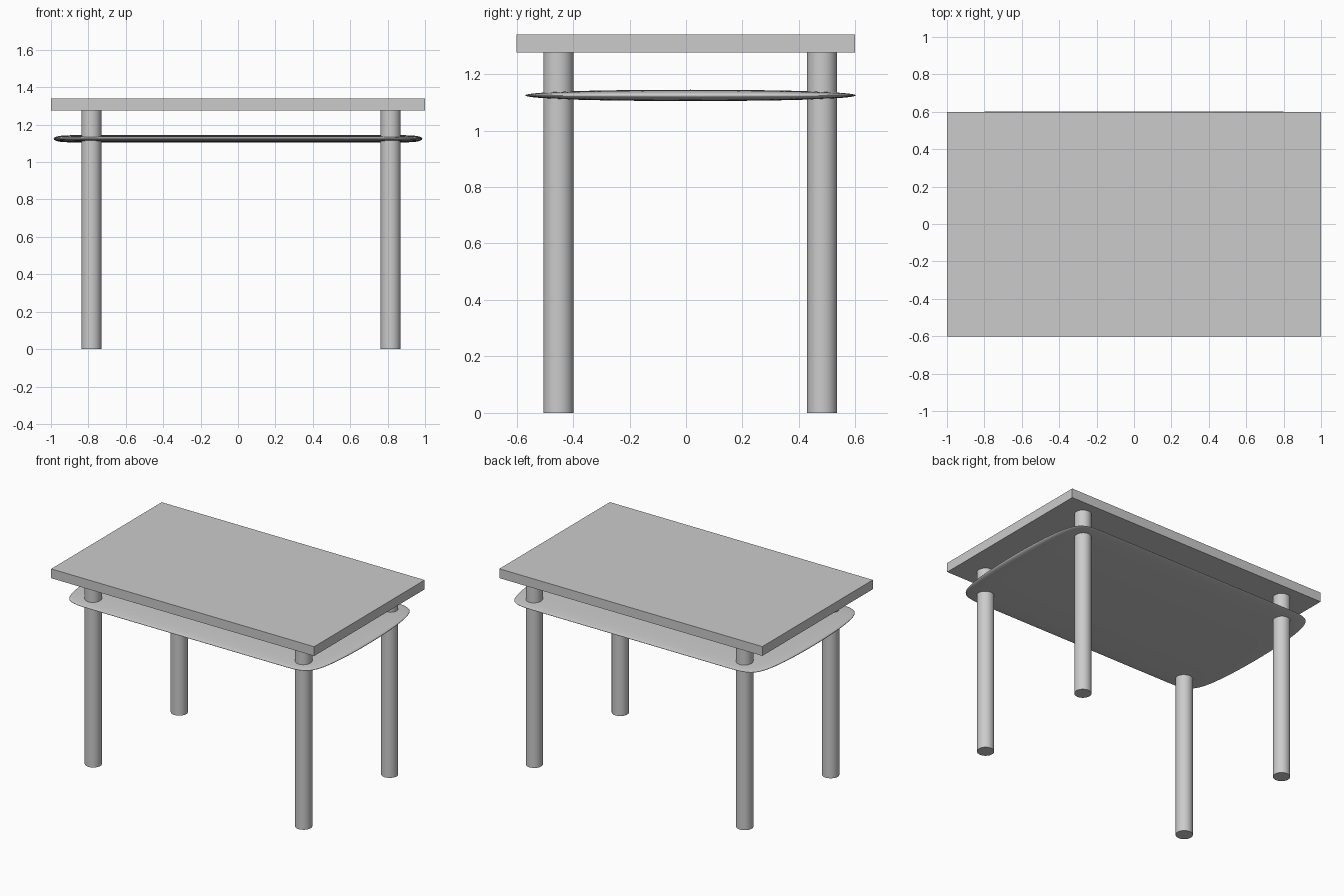
import bpy, bmesh

if "Cube" in bpy.data.objects:
    bpy.data.objects.remove(bpy.data.objects["Cube"])


def smooth(obj, degrees=0.6):
    bpy.ops.object.select_all(action='DESELECT')
    obj.select_set(True)
    bpy.context.view_layer.objects.active = obj
    bpy.ops.object.shade_smooth_by_angle(angle=degrees)


def box(name, size, location):
    bpy.ops.mesh.primitive_cube_add(size=1, location=location)
    obj = bpy.context.object
    obj.name = name
    obj.scale = size
    bpy.ops.object.transform_apply(location=False, rotation=False, scale=True)
    return obj


# Flat rectangular top
box("table_top", (2.0, 1.2, 0.064), (0, -0.001, 1.308))

# Four round legs
LEG_HEIGHT = 1.277
for side, x in (("left", -0.784), ("right", 0.816)):
    for end, y in (("front", -0.452), ("back", 0.482)):
        bpy.ops.mesh.primitive_cylinder_add(
            vertices=32, radius=0.0535, depth=LEG_HEIGHT, location=(x, y, LEG_HEIGHT / 2))
        leg = bpy.context.object
        leg.name = f"{end}_{side}_leg"
        smooth(leg)

# Thin lens-shaped shelf: a slab with end loops, rounded by subdivision
shelf = box("shelf", (2.0, 1.278, 0.0436), (0, 0.016, 1.1245))
bm = bmesh.new()
bm.from_mesh(shelf.data)
for x in (-0.82, 0, 0.82):
    bmesh.ops.bisect_plane(bm, geom=bm.verts[:] + bm.edges[:] + bm.faces[:],
                           plane_co=(x, 0, 0), plane_no=(1, 0, 0))
bm.to_mesh(shelf.data)
bm.free()
shelf.data.polygons.foreach_set("use_smooth", [True] * len(shelf.data.polygons))
subsurf = shelf.modifiers.new("rounding", 'SUBSURF')
subsurf.levels = subsurf.render_levels = 4
